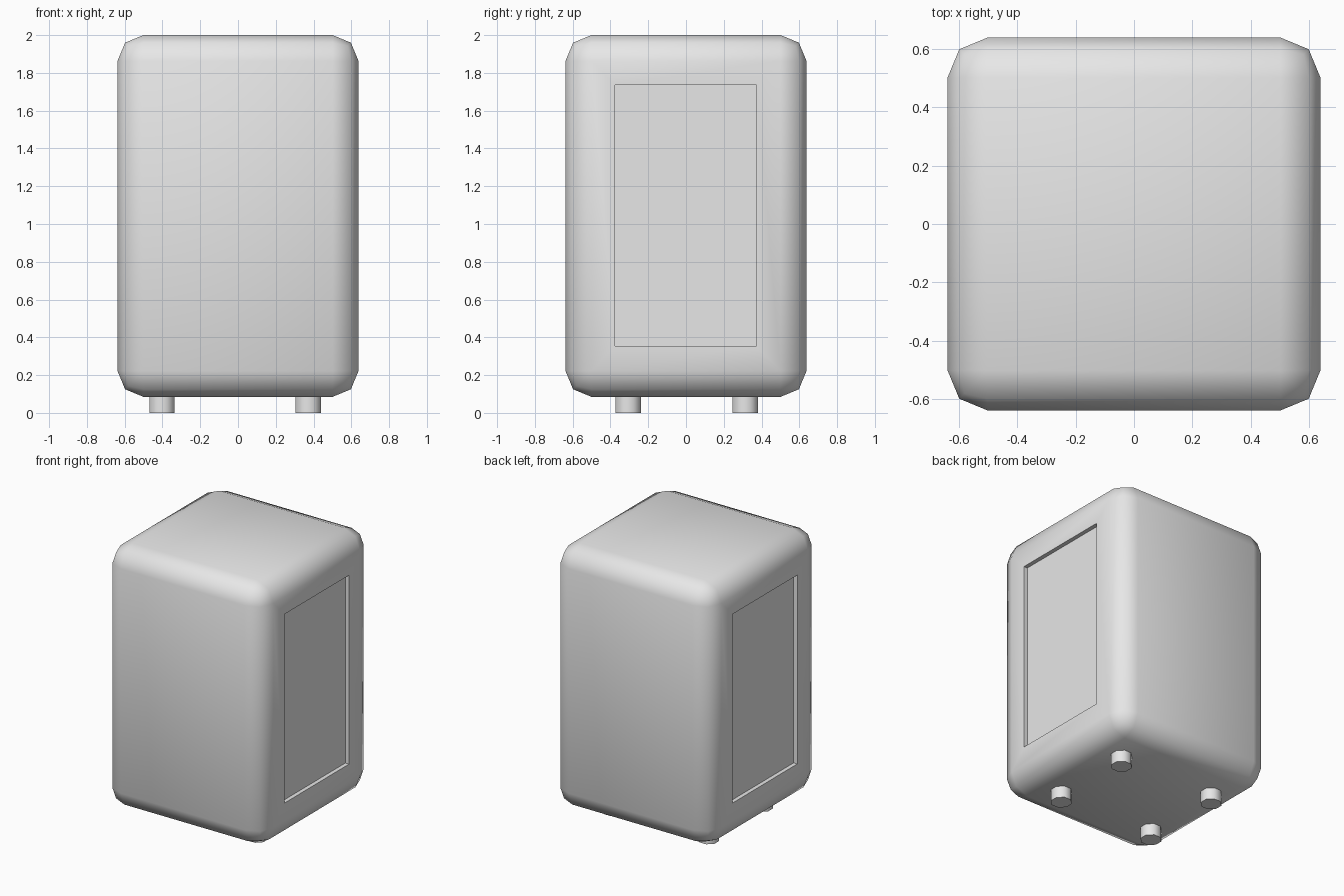
import bpy, bmesh, math
from mathutils import Matrix, Vector

cube = bpy.data.objects.get("Cube")
if cube:
    bpy.data.objects.remove(cube, do_unlink=True)

grey = bpy.data.materials.new("light grey")
grey.use_nodes = True
grey.diffuse_color = (0.8, 0.8, 0.8, 1)
grey.node_tree.nodes["Principled BSDF"].inputs["Base Color"].default_value = grey.diffuse_color


def finish(bm, name, angle):
    """Turn a bmesh into a smooth shaded object."""
    bmesh.ops.recalc_face_normals(bm, faces=bm.faces)
    mesh = bpy.data.meshes.new(name)
    bm.to_mesh(mesh)
    bm.free()
    mesh.materials.append(grey)
    obj = bpy.data.objects.new(name, mesh)
    bpy.context.collection.objects.link(obj)
    bpy.ops.object.select_all(action='DESELECT')
    obj.select_set(True)
    bpy.context.view_layer.objects.active = obj
    bpy.ops.object.shade_smooth_by_angle(angle=math.radians(angle))
    return obj


# Cabinet: rounded box
half, base, top, radius = 0.638, 0.085, 2.0, 0.137
bm = bmesh.new()
bmesh.ops.create_cube(bm, size=1, matrix=Matrix.Translation((0, 0, (base + top) / 2))
                      @ Matrix.Diagonal((half * 2, half * 2, top - base, 1)))
bmesh.ops.bevel(bm, geom=bm.edges[:], offset=radius, segments=2, profile=0.5, affect='EDGES')
bm.normal_update()

# Recessed panel in each side
for side in (-1, 1):
    face = max(bm.faces, key=lambda f: f.normal.x * side * f.calc_area())
    bmesh.ops.inset_region(bm, faces=[face], thickness=0.1)
    middle = face.calc_center_median()
    for v in face.verts:
        v.co.y = 0.372 if v.co.y > 0 else -0.375
        v.co.z = 1.736 if v.co.z > middle.z else 0.355
    floor = bmesh.ops.extrude_discrete_faces(bm, faces=[face])["faces"][0]
    bmesh.ops.translate(bm, verts=floor.verts, vec=Vector((-0.03 * side, 0, 0)))
finish(bm, "cabinet", 60)

# Four stubby feet
for x, x_name in ((-0.403, "right"), (0.372, "left")):
    for y, y_name in ((-0.306, "front"), (0.314, "back")):
        bm = bmesh.new()
        bmesh.ops.create_cone(bm, cap_ends=True, segments=8, radius1=0.072, radius2=0.072, depth=0.1,
                              matrix=Matrix.Translation((x, y, 0.05)) @ Matrix.Rotation(math.pi / 8, 4, 'Z'))
        finish(bm, f"{y_name}_{x_name}_foot", 60)
